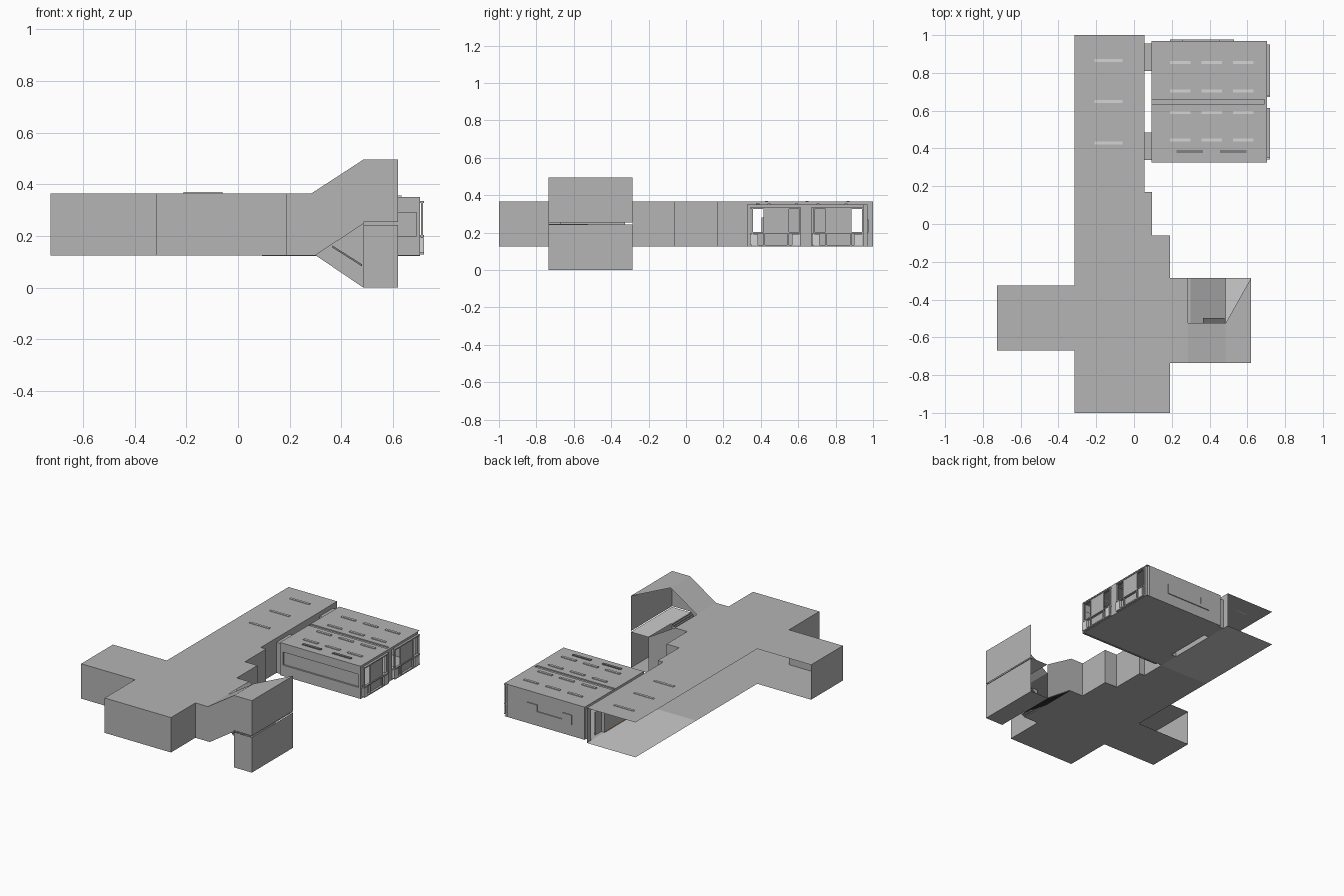
import bpy, bmesh

if "Cube" in bpy.data.objects:
    bpy.data.objects.remove(bpy.data.objects["Cube"])

def mat(name, r, g, b):
    m = bpy.data.materials.new(name)
    m.diffuse_color = (r, g, b, 1)
    m.use_nodes = True
    m.node_tree.nodes["Principled BSDF"].inputs["Base Color"].default_value = m.diffuse_color
    return m

PLASTER = mat("plaster grey", .46, .46, .46)
PALE = mat("pale floor", .6, .6, .6)
LAMP = mat("lamp white", .66, .66, .66)
STEP = mat("stair grey", .34, .34, .34)
DARK = mat("dark fitting", .22, .22, .22)
BROWN = mat("brown skirting", .42, .25, .13)

def mesh(name, polys, m):
    """Object made from a list of polygons (point lists)."""
    bm = bmesh.new()
    for p in polys:
        bm.faces.new([bm.verts.new(v) for v in p])
    bmesh.ops.remove_doubles(bm, verts=bm.verts, dist=1e-5)
    me = bpy.data.meshes.new(name)
    bm.to_mesh(me)
    bm.free()
    me.materials.append(m)
    ob = bpy.data.objects.new(name, me)
    bpy.context.collection.objects.link(ob)
    return ob

def flat(pts, z):
    return [(x, y, z) for x, y in pts]

def rect(x0, x1, y0, y1):
    return [(x0, y0), (x1, y0), (x1, y1), (x0, y1)]

def walls(path, z0, z1):
    return [[(*a, z0), (*b, z0), (*b, z1), (*a, z1)] for a, b in zip(path, path[1:])]

def box_polys(x0, x1, y0, y1, z0, z1):
    r = rect(x0, x1, y0, y1)
    return walls(r + r[:1], z0, z1) + [flat(r[::-1], z0), flat(r, z1)]

def boxes(name, specs, m):
    return mesh(name, [p for s in specs for p in box_polys(*s)], m)

F, C = .125, .365            # floor and ceiling heights

# Corridor outline: main hall, left wing and stair entrance
hall = [(-.315, -1), (.19, -1), (.19, -.735), (.285, -.735), (.285, -.285),
        (.19, -.285), (.19, -.06), (.095, -.06), (.095, .17), (.055, .17)]
west = [(-.315, -.325), (-.725, -.325), (-.725, -.67), (-.315, -.67)]
stair_top = [(.285, -.735), (.285, -.525), (.285, -.285)]
ceiling = hall[:3] + stair_top + hall[5:] + [(.055, 1), (-.315, 1)] + west
mesh("corridor_ceiling", [flat(ceiling, C)], PLASTER)
mesh("corridor_floor", [flat(hall + [(.055, .34), (-.315, .34)] + west, F)], PLASTER)
mesh("corridor_end_floor", [flat(rect(-.315, .055, .34, 1), F)], PALE)

# Corridor walls (the west side and north end are open)
mesh("south_walls", walls([west[1], west[2], west[3]] + hall[:4], F, C), PLASTER)
east = hall[4:]
mesh("east_walls", walls(east + [(.055, .34)], F, C)
     + walls([(.055, .485), (.055, .81)], F, C)
     + walls([(.055, .955), (.055, 1)], F, C), PLASTER)
mesh("corridor_skirting", walls([(x - .003, y) for x, y in east[1:]] + [(.052, .34)], F, F + .008)
     + walls([(.052, .485), (.052, .81)], F, F + .008), BROWN)

# Corridor ceiling lamps
boxes("corridor_lamps", [(-.21, -.06, y - .008, y + .008, C, C + .004)
                         for y in (.43, .648, .866)], LAMP)

# Stairs: one flight up (front half), one flight down (back half)
def flight(name, y0, y1, rise):
    n, x, z = 17, .3, F
    prof = [(x, z)]
    for i in range(n):
        z += rise / n
        prof.append((x, z))
        x += .185 / n
        prof.append((x, z))
    mesh(name, [[(a, y0, c), (b, y0, d), (b, y1, d), (a, y1, c)]
                for (a, c), (b, d) in zip(prof, prof[1:])], STEP)

flight("stairs_up", -.735, -.525, .122)
flight("stairs_down", -.525, -.285, -.122)
mesh("stair_sill", [flat(rect(.285, .3, -.735, -.285), F)], PLASTER)
mesh("upper_landing", [flat(rect(.485, .62, -.735, -.285), .247)], PALE)
mesh("lower_landing", [flat(rect(.485, .62, -.735, -.285), 0)], PLASTER)

def side(y, pts):
    return [(x, y, z) for x, z in pts]

mesh("stair_front_wall", [
    side(-.735, [(.285, F), (.3, F), (.485, .247), (.485, .253), (.62, .253), (.62, .495), (.485, .495), (.285, C)]),
    side(-.735, [(.485, 0), (.62, 0), (.62, .243), (.485, .243)])], PLASTER)
mesh("stair_back_wall", [
    side(-.285, [(.285, F), (.3, F), (.485, 0), (.485, .247), (.285, C)])], PLASTER)
mesh("stair_end_wall", walls([(.62, -.735), (.62, -.285)], 0, .243)
     + walls([(.62, -.735), (.62, -.285)], .253, .495), PLASTER)
mesh("stair_ceiling", [
    [(.285, -.735, C), (.485, -.735, .495), (.485, -.525, .495), (.285, -.525, C)],
    [(.485, -.735, .495), (.62, -.735, .495), (.62, -.285, .495), (.485, -.525, .495)]], PLASTER)
mesh("stair_handrail", [side(y, [(.365, .155), (.48, .082), (.48, .09), (.365, .163)])
                        for y in (-.53, -.497)]
     + [[(.365, -.53, .163), (.48, -.53, .09), (.48, -.497, .09), (.365, -.497, .163)]], DARK)

# Classroom shell
X0, X1, Y0, Y1, R = .092, .705, .325, .97, .35
mesh("classroom_floor", [flat(rect(X0, X1, Y0, Y1), F)], PLASTER)
mesh("classroom_roof", [flat(rect(X0, X1, Y0, .635), R), flat(rect(X0, X1, .66, Y1), R),
                        flat(rect(X0, X1, .635, .66), R - .008)]
     + walls([(X0, .635), (X1, .635)], R - .008, R)
     + walls([(X0, .66), (X1, .66)], R - .008, R), PLASTER)
mesh("classroom_front_wall", walls([(X0, Y0), (X1, Y0)], F, .2)
     + walls([(X0, Y0), (X1, Y0)], .29, R)
     + walls([(X0, Y0), (.115, Y0), (.115, Y0 + .012), (.69, Y0 + .012), (.69, Y0), (X1, Y0)], .2, .29)
     + [flat(rect(.115, .69, Y0, Y0 + .012), z) for z in (.2, .29)], PLASTER)
mesh("classroom_back_wall", walls([(X0, Y1), (X1 - .02, Y1), (X1 - .02, Y1 - .02), (X1, Y1 - .02)], F, R), PLASTER)

# U-shaped raised board on the back wall
boxes("back_board", [(.19, .26, Y1, Y1 + .006, .2, .27), (.26, .45, Y1, Y1 + .006, .2, .225),
                     (.45, .53, Y1, Y1 + .006, .2, .27)], PLASTER)
mesh("classroom_skirting", walls([(X0, Y0 + .014), (X1, Y0 + .014)], F - .002, F + .008), BROWN)

# Classroom corridor wall, with two recessed doorways
doors = [(.34, .485), (.81, .955)]
mesh("classroom_door_wall", walls([(X0, Y0), (X0, .34)], F, R) + walls([(X0, .485), (X0, .81)], F, R)
     + walls([(X0, .955), (X0, Y1)], F, R)
     + [w for a, b in doors for w in walls([(X0, a), (X0, b)], .33, R)], PLASTER)
mesh("doorway_linings", [p for a, b in doors for p in
     walls([(.055, a), (X0, a)], F, .335) + walls([(.055, b), (X0, b)], F, .335)
     + walls([(.055, a), (.055, b)], .335, C)
     + [flat(rect(.055, X0, a, b), .335), flat(rect(.055, X0, a, b), F)]], PLASTER)
boxes("sliding_doors", [(.078, .084, a, b, F, .28) for a, b in ((.405, .485), (.81, .875))], PLASTER)

# Window side: posts, head beam, low sill, frames and radiators
boxes("window_posts", [(.69, X1, a, b, F, R) for a, b in ((Y0, .345), (.61, .67), (.94, .95))], PLASTER)
boxes("window_beam", [(.69, X1, Y0, .95, .333, R)], PLASTER)
frames, sills = [], []
for a, b in ((.35, .615), (.68, .95)):
    frames += [(X1, .72, a, b, z, z + .008) for z in (F + .002, .195, .327)]
    n = 4
    for i in range(n + 1):
        y = a + (b - a - .008) * i / n
        if i != 2:
            frames.append((.708, .717, y, y + .008, F + .002, .335))
    mid = (a + b) / 2
    frames.append((.709, .715, mid - .065, mid + .065, .2, .33))
    sills.append((.695, .703, a - .005, b, F, .195))
boxes("window_frames", frames, PLASTER)
boxes("window_sills", sills, PLASTER)
boxes("sill_blocks", [(.66, .72, a, a + .042, .135, .193) for a in (.342, .567, .673, .898)], LAMP)

# Classroom ceiling lamps and board lamps
boxes("classroom_lamps", [(x, x + .108, y - .008, y + .008, R, R + .006)
                          for x in (.19, .358, .525) for y in (.445, .59, .705, .855)], LAMP)
boxes("board_lamps", [(x, x + .14, .375, .392, R, R + .006) for x in (.225, .455)], DARK)
